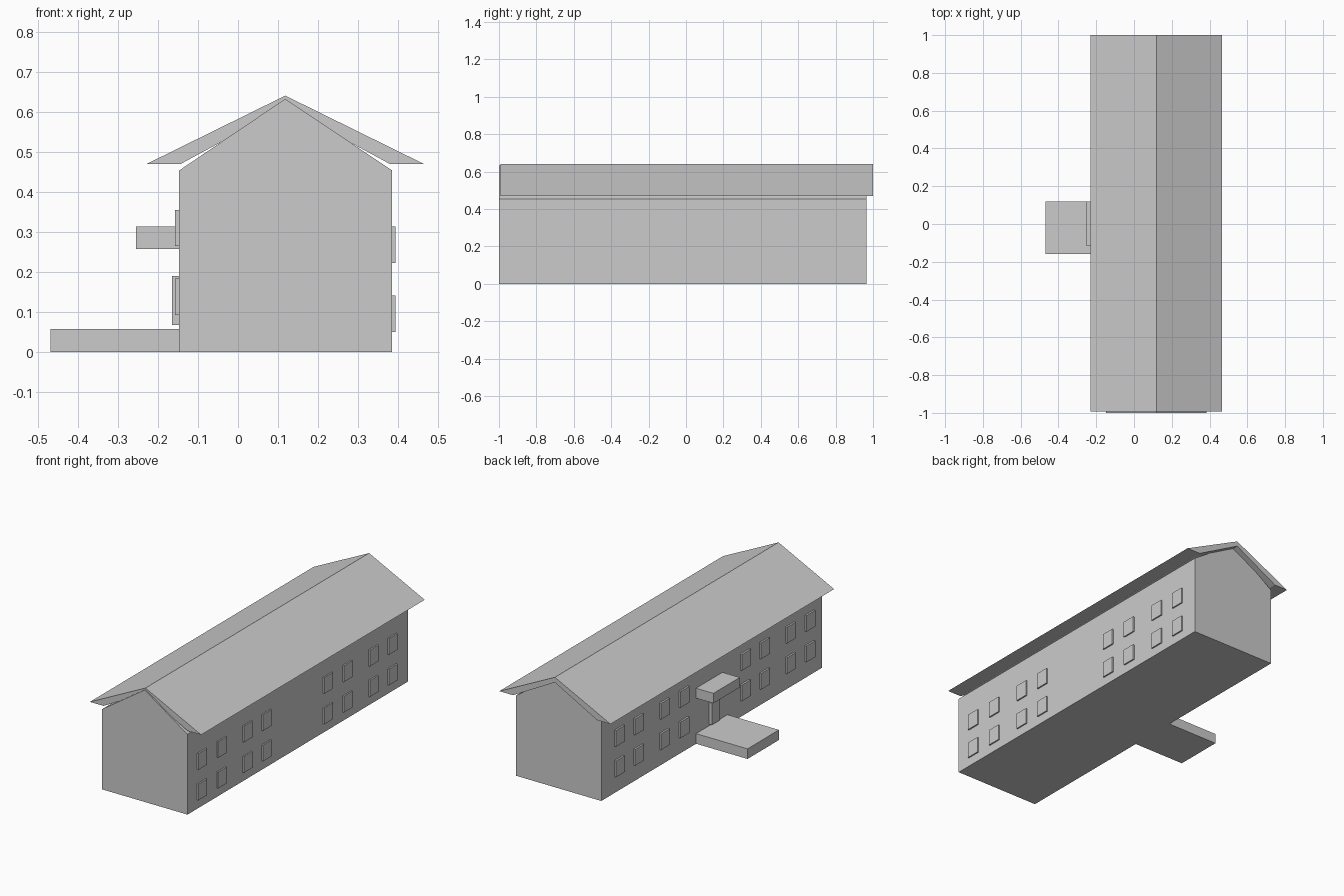
import bpy, bmesh

if "Cube" in bpy.data.objects:
    bpy.data.objects.remove(bpy.data.objects["Cube"])


def make_object(name, bm):
    bmesh.ops.recalc_face_normals(bm, faces=bm.faces)
    mesh = bpy.data.meshes.new(name)
    bm.to_mesh(mesh)
    bm.free()
    obj = bpy.data.objects.new(name, mesh)
    bpy.context.collection.objects.link(obj)
    return obj


def box(name, x, y, z):
    bm = bmesh.new()
    bmesh.ops.create_cube(bm, size=1)
    for v in bm.verts:
        v.co = [lo + (c + 0.5) * (hi - lo) for c, (lo, hi) in zip(v.co, (x, y, z))]
    return make_object(name, bm)


def extrude_profile(name, profile, y0, y1):
    """Extrude an xz outline along y."""
    bm = bmesh.new()
    face = bm.faces.new([bm.verts.new((x, y0, z)) for x, z in profile])
    ext = bmesh.ops.extrude_face_region(bm, geom=[face])
    verts = [g for g in ext["geom"] if isinstance(g, bmesh.types.BMVert)]
    bmesh.ops.translate(bm, verts=verts, vec=(0, y1 - y0, 0))
    return make_object(name, bm)


LEFT, RIGHT, RIDGE = -0.147, 0.385, 0.118

# Main block with gable ends
extrude_profile("house_body", [(LEFT, 0), (RIGHT, 0), (RIGHT, 0.453),
                               (RIDGE, 0.632), (LEFT, 0.453)], -1.0, 0.965)

# Overhanging pitched roof
extrude_profile("roof", [(-0.229, 0.469), (RIDGE, 0.64), (0.465, 0.469),
                         (0.380, 0.469), (RIDGE, 0.611), (-0.144, 0.469)], -0.993, 1.0)

# Two rows of windows on both long walls
centres = (-0.875, -0.70, -0.47, -0.30, 0.248, 0.422, 0.652, 0.823)
sides = (("right", (RIGHT - 0.01, 0.393), (0.05, 0.222), 0.0),
         ("left", (-0.157, LEFT + 0.01), (0.092, 0.264), -0.014))
for side, x, sills, shift in sides:
    for floor, sill in zip(("lower", "upper"), sills):
        for i, c in enumerate(centres):
            box(f"window_{side}_{floor}_{i + 1}", x,
                (c + shift - 0.039, c + shift + 0.039), (sill, sill + 0.091))

# Entrance: door, canopy and porch slab
box("door", (-0.165, LEFT + 0.01), (-0.066, 0.005), (0.067, 0.19))
box("entrance_canopy", (-0.255, LEFT + 0.01), (-0.115, 0.12), (0.257, 0.313))
box("porch_slab", (-0.468, LEFT + 0.01), (-0.16, 0.12), (0, 0.057))
